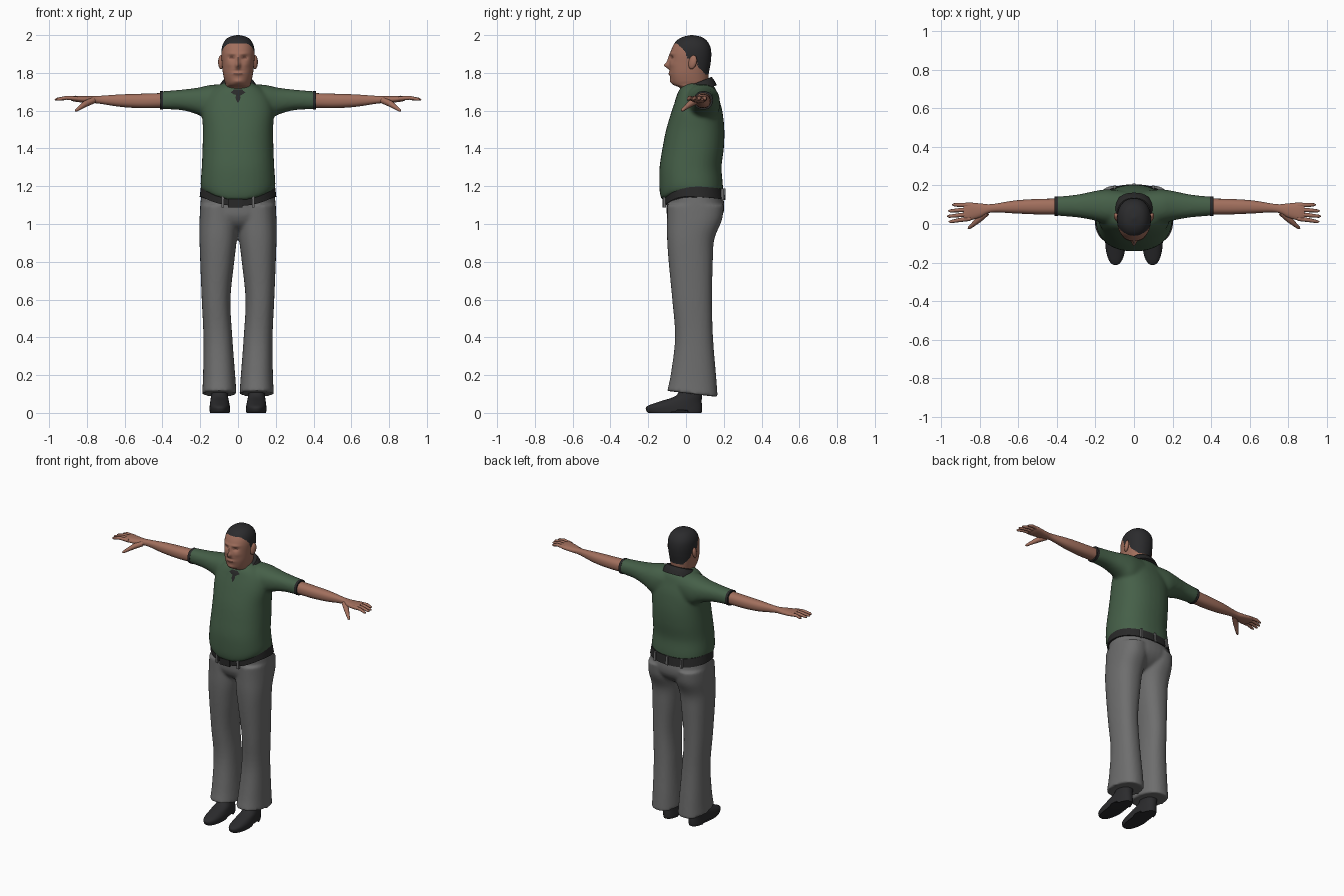
import bpy, bmesh, math
from mathutils import Vector

if "Cube" in bpy.data.objects:
    bpy.data.objects.remove(bpy.data.objects["Cube"], do_unlink=True)


def material(name, r, g, b):
    m = bpy.data.materials.new(name)
    m.use_nodes = True
    m.diffuse_color = (r, g, b, 1)
    bsdf = m.node_tree.nodes["Principled BSDF"]
    bsdf.inputs["Base Color"].default_value = (r, g, b, 1)
    bsdf.inputs["Roughness"].default_value = 0.8
    return m


skin = material("skin", .36, .16, .11)
feature = material("eyes_and_lips", .17, .07, .05)
green = material("shirt_green", .06, .115, .065)
grey = material("trouser_grey", .155, .155, .155)
trim = material("dark_trim", .022, .022, .022)
black = material("hair_and_shoe_black", .024, .024, .026)


def spline(rows, n):
    """Smooth interpolation between key cross-sections."""
    out = []
    for i in range(len(rows) - 1):
        p0, p1, p2 = rows[max(i - 1, 0)], rows[i], rows[i + 1]
        p3 = rows[min(i + 2, len(rows) - 1)]
        for k in range(n):
            t = k / n
            out.append([b + .5 * t * (c - a + t * (2*a - 5*b + 4*c - d + t * (3*(b - c) + d - a)))
                        for a, b, c, d in zip(p0, p1, p2, p3)])
    return out + [list(rows[-1])]


def loft(bm, rows, axis="z", n=5, segs=36, flip=1, power=2.3, warp=None):
    """Rows are (position, low, high, low, high) along the chosen axis."""
    rings = []
    for t, a0, a1, b0, b1 in spline(rows, n):
        ring = []
        for s in range(segs):
            q = math.tau * s / segs
            c, d = math.cos(q), math.sin(q)
            a = (a0 + a1) / 2 + (a1 - a0) / 2 * math.copysign(abs(c) ** (2 / power), c)
            b = (b0 + b1) / 2 + (b1 - b0) / 2 * math.copysign(abs(d) ** (2 / power), d)
            p = Vector((a, b, t)) if axis == "z" else Vector((t, a, b))
            if warp:
                warp(p)
            p.x *= flip
            ring.append(bm.verts.new(p))
        rings.append(ring)
    for lo, hi in zip(rings, rings[1:]):
        for s in range(segs):
            e = (s + 1) % segs
            bm.faces.new((lo[s], lo[e], hi[e], hi[s]))
    bm.faces.new(rings[0])
    bm.faces.new(rings[-1])


def finish(name, bm, *mats, rule=None, voxel=0, angle=50):
    bmesh.ops.recalc_face_normals(bm, faces=bm.faces)
    if rule:
        for f in bm.faces:
            f.material_index = rule(f.calc_center_median())
    me = bpy.data.meshes.new(name)
    bm.to_mesh(me)
    bm.free()
    ob = bpy.data.objects.new(name, me)
    bpy.context.collection.objects.link(ob)
    for m in mats:
        me.materials.append(m)
    bpy.ops.object.select_all(action="DESELECT")
    ob.select_set(True)
    bpy.context.view_layer.objects.active = ob
    bpy.ops.object.shade_smooth_by_angle(angle=math.radians(angle))
    if voxel:
        r = ob.modifiers.new("blend", "REMESH")
        r.mode, r.voxel_size, r.use_smooth_shade = "VOXEL", voxel, True
        s = ob.modifiers.new("soften", "SMOOTH")
        s.factor, s.iterations = .5, 6
    return ob


def sym(rows):
    """Expand (position, half width, back, front) into full rows."""
    return [(z, -w, w, y0, y1) for z, w, y0, y1 in rows]


def dip(y):
    return .055 * (max(0, -y) / .125) ** 2 + .015 * (max(0, y) / .2) ** 2


# Shirt: torso and sleeves blended into one skin
def hem_warp(p):
    p.z -= dip(p.y) * min(1, max(0, (1.27 - p.z) / .08))


bm = bmesh.new()
loft(bm, sym([(1.18, .196, -.125, .195), (1.22, .198, -.14, .195), (1.3, .192, -.14, .188),
              (1.4, .188, -.125, .2), (1.5, .186, -.105, .203), (1.6, .19, -.075, .192),
              (1.67, .17, -.05, .172), (1.72, .125, -.03, .155), (1.745, .08, 0, .13)]),
     warp=hem_warp)
sleeve = [(.04, 0, .17, 1.55, 1.74), (.14, 0, .18, 1.54, 1.737), (.21, .02, .17, 1.578, 1.722),
          (.3, .035, .152, 1.603, 1.711), (.412, .044, .141, 1.608, 1.702)]
for side in (1, -1):
    loft(bm, sleeve, "x", flip=side)
finish("shirt", bm, green, voxel=.01)

# Sleeve cuffs
for side, word in ((1, "left"), (-1, "right")):
    bm = bmesh.new()
    loft(bm, [(.396, .042, .142, 1.606, 1.703), (.413, .042, .142, 1.606, 1.703)], "x", flip=side)
    finish(word + "_cuff", bm, trim)


# Collar, low at the front and high at the nape, with two points
def collar_warp(p):
    p.z += (p.y - .05) * .4
    if p.y < 0 and p.z < 1.69:
        p.z -= .025 * math.exp(-((abs(p.x) - .04) / .025) ** 2)


bm = bmesh.new()
loft(bm, sym([(1.69, .112, -.06, .163), (1.72, .103, -.05, .15), (1.745, .086, -.035, .135)]),
     warp=collar_warp)
finish("collar", bm, trim)

# Trousers: hips and two flared legs blended together
def cuff_warp(p):
    p.z -= (p.y - .035) * .16 * max(0, 1 - p.z / .4)


bm = bmesh.new()
loft(bm, sym([(.95, .1, 0, .06), (.99, .17, -.07, .14), (1.04, .198, -.1, .19),
              (1.1, .2, -.103, .203), (1.19, .19, -.11, .185)]))
leg = [(.1, .008, .19, -.1, .168), (.2, .015, .185, -.08, .16), (.4, .03, .183, -.058, .143),
       (.6, .04, .192, -.073, .138), (.8, .02, .2, -.092, .142), (.92, .006, .204, -.1, .15),
       (1.02, 0, .204, -.1, .19), (1.1, .005, .2, -.1, .2)]
for side in (1, -1):
    loft(bm, leg, flip=side, warp=cuff_warp)
finish("trousers", bm, grey, voxel=.009)

# Belt, buckle and belt loops
def belt_warp(p):
    p.z -= dip(p.y)


bm = bmesh.new()
loft(bm, sym([(1.145, .203, -.118, .206), (1.2, .196, -.122, .198)]), n=3, segs=64, warp=belt_warp)
finish("belt", bm, trim)


def box(name, mat, at, size):
    bm = bmesh.new()
    bmesh.ops.create_cube(bm, size=1)
    for v in bm.verts:
        v.co = Vector(at) + Vector([a * b for a, b in zip(v.co, size)])
    finish(name, bm, mat)


box("buckle", trim, (-.015, -.118, 1.11), (.075, .014, .045))
for x in (-.08, .08):
    box("front_belt_loop", grey, (x, -.113, 1.118), (.014, .016, .06))
for x in (-.1, 0, .1):
    box("back_belt_loop", grey, (x, .202 - abs(x) * .1, 1.157), (.014, .016, .06))


# Shoes with a raised arch and a heel
def sole_warp(p):
    if p.z < .015 and -.06 < p.y < .012:
        p.z += .022


for side, word in ((1, "left"), (-1, "right")):
    bm = bmesh.new()
    loft(bm, [(0, .045, .148, -.2, .082), (.012, .042, .15, -.21, .085), (.035, .043, .15, -.207, .085),
              (.06, .048, .147, -.14, .083), (.09, .053, .143, -.055, .085),
              (.14, .055, .14, -.025, .09)], segs=48, flip=side, warp=sole_warp)
    finish(word + "_shoe", bm, black)


# Head and neck, with the face pushed out of the front
def face_warp(p):
    if p.y > -.02:
        return
    for x, z, sx, sz, amount in ((0, 1.84, .012, .016, .026), (0, 1.87, .009, .025, .01),
                                 (.034, 1.88, .017, .011, -.011), (.03, 1.902, .025, .008, .005),
                                 (0, 1.795, .026, .007, .006), (0, 1.812, .03, .004, -.003),
                                 (0, 1.755, .025, .012, .007), (.045, 1.845, .02, .016, .004)):
        p.y -= amount * math.exp(-((abs(p.x) - x) / sx) ** 2 - ((p.z - z) / sz) ** 2)


hairline = ((-.2, 1.96), (-.05, 1.957), (-.005, 1.915), (.01, 1.875), (.025, 1.88),
            (.05, 1.885), (.06, 1.84), (.1, 1.793), (.3, 1.79))


def head_rule(c):
    for (y0, z0), (y1, z1) in zip(hairline, hairline[1:]):
        if y0 <= c.y < y1 and c.z > z0 + (z1 - z0) * (c.y - y0) / (y1 - y0):
            return 1
    if c.y < -.04:
        eye = math.hypot((abs(c.x) - .033) / .014, (c.z - 1.879) / .005) < 1
        lips = abs(c.x) < .024 and abs(c.z - 1.796) < .004
        return 2 if eye or lips else 0
    return 0


bm = bmesh.new()
loft(bm, sym([(1.65, .08, -.01, .12), (1.7, .074, -.022, .117), (1.722, .07, -.035, .116),
              (1.738, .066, -.068, .117), (1.76, .072, -.08, .118), (1.8, .08, -.088, .121),
              (1.85, .085, -.088, .13), (1.9, .088, -.084, .134), (1.94, .084, -.07, .128),
              (1.97, .07, -.05, .11), (1.99, .046, -.018, .082), (2, .006, .025, .037)]),
     n=10, segs=96, power=2.2, warp=face_warp)
finish("head", bm, skin, black, feature, rule=head_rule)

# Ears, arms and hands for each side
arm = [(.37, .05, .132, 1.616, 1.694), (.5, .05, .13, 1.613, 1.69), (.62, .055, .122, 1.62, 1.686),
       (.74, .06, .103, 1.638, 1.678), (.8, .034, .107, 1.641, 1.677), (.86, .018, .112, 1.647, 1.679),
       (.885, .024, .108, 1.654, 1.676)]
fingers = (("index", .962, .012, .028), ("middle", .97, .04, .051),
           ("ring", .965, .068, .075), ("little", .945, .1, .098))


def digit(name, side, path):
    """Tapered rounded tube through (x, y, z, radius) points."""
    cu = bpy.data.curves.new(name, "CURVE")
    cu.dimensions, cu.bevel_depth, cu.bevel_resolution, cu.use_fill_caps = "3D", 1, 3, True
    s = cu.splines.new("POLY")
    s.points.add(len(path) - 1)
    for pt, (x, y, z, r) in zip(s.points, path):
        pt.co, pt.radius = (x * side, y, z, 1), r
    s.use_smooth = True
    cu.materials.append(skin)
    bpy.context.collection.objects.link(bpy.data.objects.new(name, cu))


for side, word in ((1, "left"), (-1, "right")):
    bm = bmesh.new()
    bmesh.ops.create_uvsphere(bm, u_segments=16, v_segments=10, radius=1)
    for v in bm.verts:
        x, y, z = v.co
        v.co = (side * (.09 + .014 * x + .006 * y), .035 + .022 * y + .006 * z, 1.857 + .037 * z)
    finish(word + "_ear", bm, skin)
    bm = bmesh.new()
    loft(bm, arm, "x", flip=side)
    finish(word + "_arm", bm, skin)
    for name, tip, y1, y0 in fingers:
        digit(word + "_" + name + "_finger", side,
              [(.85, y0, 1.664, .012), (.91, (y0 + y1) / 2, 1.668, .0105),
               (tip - .01, y1, 1.66, .008), (tip, y1, 1.658, .003)])
    digit(word + "_thumb", side, [(.765, .06, 1.655, .017), (.805, .025, 1.638, .017),
                                  (.838, -.005, 1.615, .011), (.856, -.02, 1.602, .008),
                                  (.862, -.024, 1.599, .003)])
